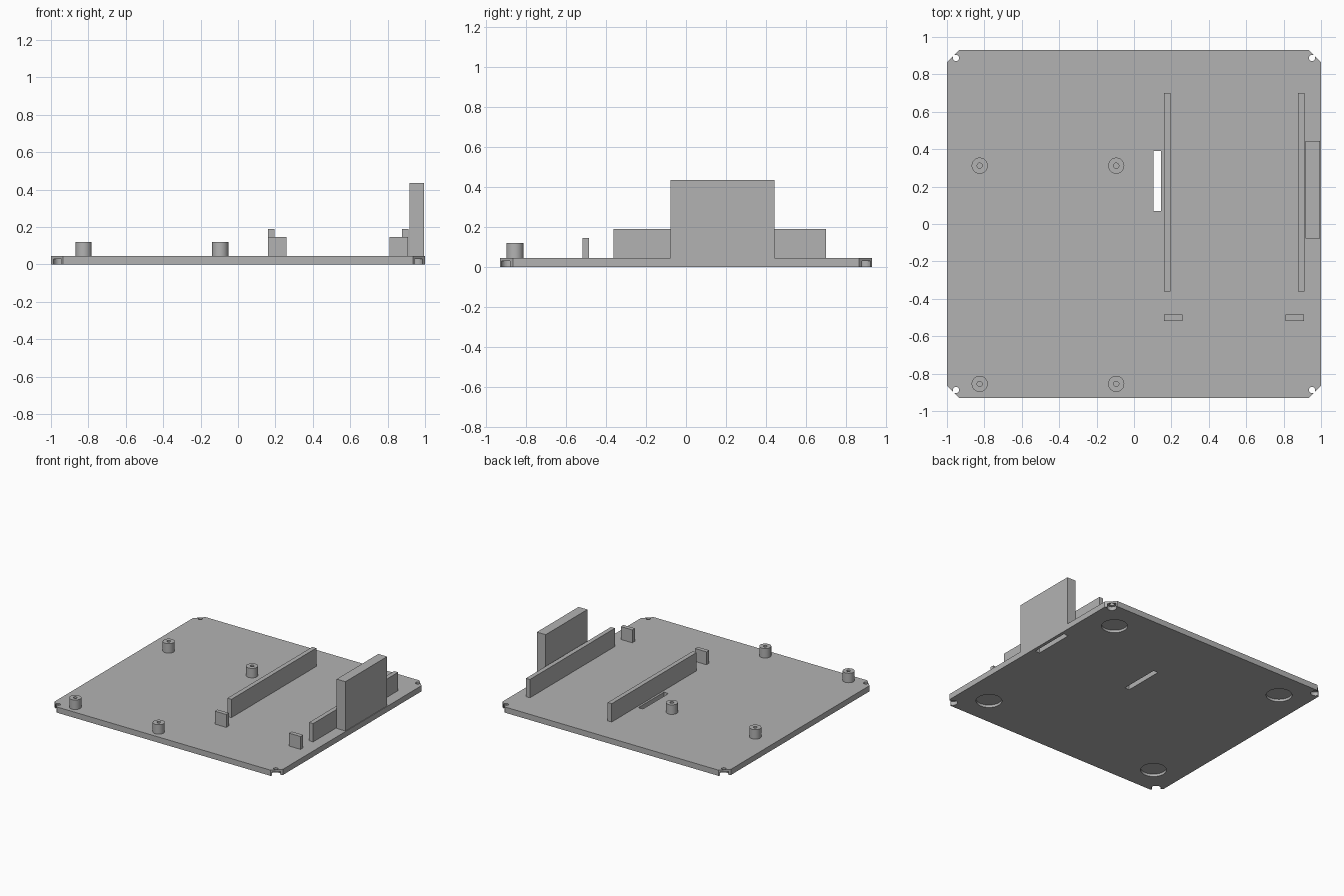
import bpy, bmesh, math

if "Cube" in bpy.data.objects:
    bpy.data.objects.remove(bpy.data.objects["Cube"])

grey = bpy.data.materials.new("plain_grey")
grey.diffuse_color = (0.45, 0.45, 0.45, 1)
grey.use_nodes = True
grey.node_tree.nodes["Principled BSDF"].inputs["Base Color"].default_value = grey.diffuse_color

T = 0.045          # plate thickness
W, D, C = 1.0, 0.93, 0.065   # half width, half depth, corner chamfer


def finish(bm, name):
    bmesh.ops.recalc_face_normals(bm, faces=bm.faces)
    me = bpy.data.meshes.new(name)
    bm.to_mesh(me)
    bm.free()
    me.materials.append(grey)
    ob = bpy.data.objects.new(name, me)
    bpy.context.collection.objects.link(ob)
    return ob


def prism(name, pts, z0, z1):
    bm = bmesh.new()
    face = bm.faces.new([bm.verts.new((x, y, z0)) for x, y in pts])
    ext = bmesh.ops.extrude_face_region(bm, geom=[face])
    for v in ext["geom"]:
        if isinstance(v, bmesh.types.BMVert):
            v.co.z = z1
    return finish(bm, name)


def box(name, x0, x1, y0, y1, z0, z1):
    return prism(name, [(x0, y0), (x1, y0), (x1, y1), (x0, y1)], z0, z1)


def cylinder(name, x, y, r, z0, z1, n=40):
    angles = [2 * math.pi * i / n for i in range(n)]
    return prism(name, [(x + r * math.cos(a), y + r * math.sin(a)) for a in angles], z0, z1)


def cut(target, cutter):
    mod = target.modifiers.new("cut", 'BOOLEAN')
    mod.operation = 'DIFFERENCE'
    mod.solver = 'EXACT'
    mod.object = cutter
    cutter.hide_render = True
    cutter.hide_set(True)


def smooth(ob):
    bpy.ops.object.select_all(action='DESELECT')
    ob.select_set(True)
    bpy.context.view_layer.objects.active = ob
    bpy.ops.object.shade_smooth_by_angle(angle=math.radians(30))


# Base plate with chamfered corners
plate = prism("base_plate", [
    (-W + C, -D), (W - C, -D), (W, -D + C), (W, D - C),
    (W - C, D), (-W + C, D), (-W, D - C), (-W, -D + C)], 0, T)

# Corner screw holes with counterbores, and round foot recesses underneath
for sx in (-1, 1):
    for sy in (-1, 1):
        cut(plate, cylinder("screw_hole_cutter", sx * 0.952, sy * 0.888, 0.017, -0.02, T + 0.02, 24))
        cut(plate, cylinder("counterbore_cutter", sx * 0.952, sy * 0.888, 0.035, -0.02, 0.03, 32))
        cut(plate, cylinder("foot_recess_cutter", sx * 0.77, sy * 0.70, 0.093, -0.02, 0.02, 48))

# Cable slot through the plate and matching slot under the tall wall
cut(plate, box("cable_slot_cutter", 0.104, 0.144, 0.07, 0.39, -0.02, T + 0.02))
cut(plate, box("wall_slot_cutter", 0.935, 0.975, 0.06, 0.38, -0.02, T + 0.02))

# Hollow standoffs
for x in (-0.825, -0.095):
    for y in (-0.855, 0.312):
        post = cylinder("standoff", x, y, 0.043, T, 0.12)
        smooth(post)
        cut(post, cylinder("standoff_hole_cutter", x, y, 0.014, T + 0.005, 0.15, 24))

# Rails and their front stops
for x in (0.16, 0.876):
    box("rail", x, x + 0.035, -0.362, 0.70, T, 0.19)
for x in (0.16, 0.81):
    box("front_stop", x, x + 0.1, -0.518, -0.485, T, 0.147)

# Tall side wall
box("side_wall", 0.918, 0.995, -0.078, 0.443, T, 0.435)
